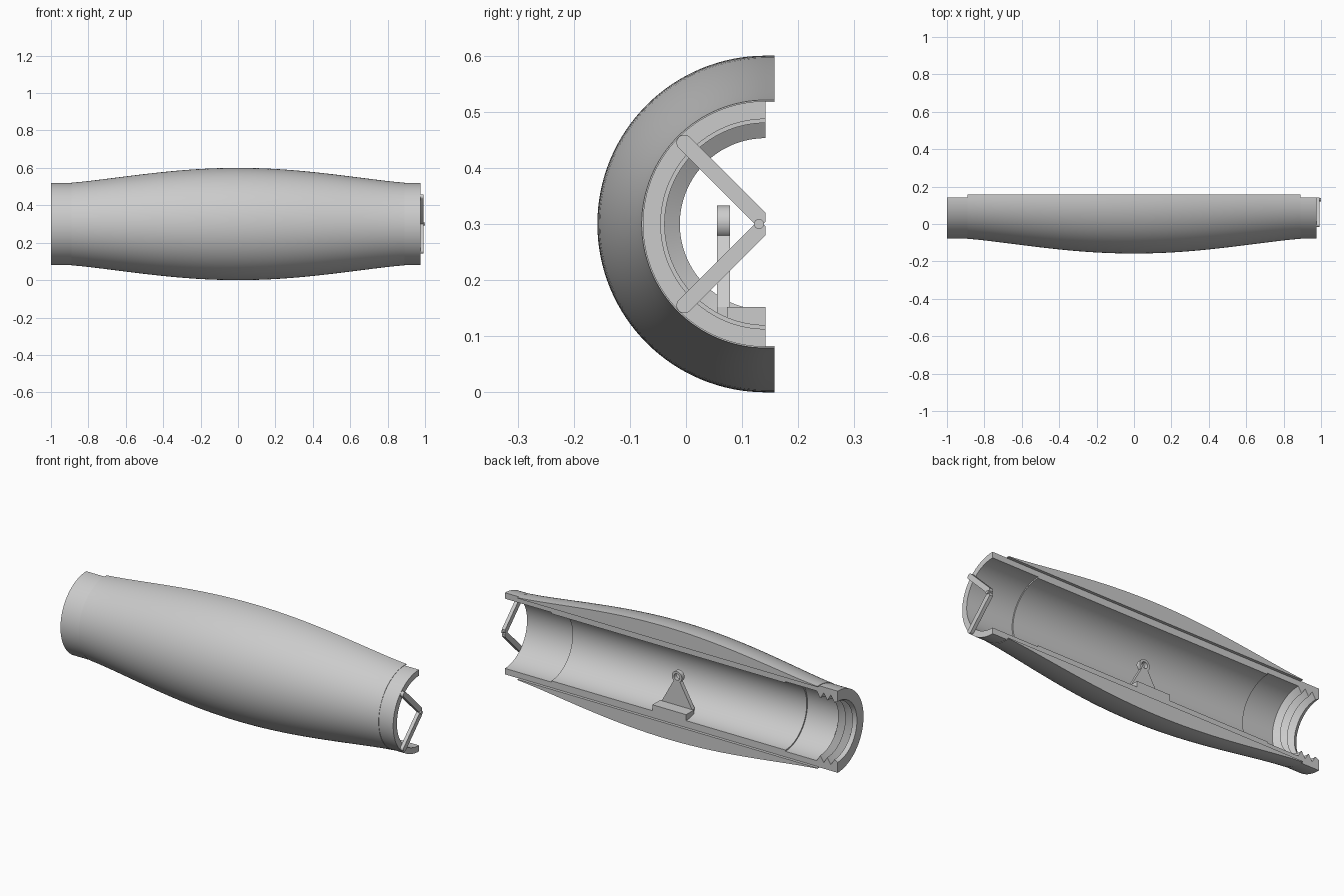
import bpy, bmesh, math
from mathutils import Vector

cube = bpy.data.objects.get("Cube")
if cube:
    bpy.data.objects.remove(cube, do_unlink=True)

AXIS_Y, AXIS_Z = 0.142, 0.30
BORE, OUTER, MID, CREST = 0.187, 0.219, 0.18, 0.153

grey = bpy.data.materials.new("light_grey")
grey.use_nodes = True
grey.diffuse_color = (0.6, 0.6, 0.6, 1)
grey.node_tree.nodes["Principled BSDF"].inputs["Base Color"].default_value = (0.6, 0.6, 0.6, 1)


def finish(name, bm):
    bmesh.ops.recalc_face_normals(bm, faces=bm.faces)
    mesh = bpy.data.meshes.new(name)
    bm.to_mesh(mesh)
    bm.free()
    mesh.materials.append(grey)
    obj = bpy.data.objects.new(name, mesh)
    bpy.context.collection.objects.link(obj)
    bpy.ops.object.select_all(action='DESELECT')
    obj.select_set(True)
    bpy.context.view_layer.objects.active = obj
    bpy.ops.object.shade_smooth_by_angle(angle=math.radians(25))
    return obj


def half_lathe(name, profile, overhang=0.0, steps=64):
    """Sweep a closed (x, radius) profile half round the axis, with straight rims."""
    stations = [(math.pi * i / steps, 0.0) for i in range(steps + 1)]
    if overhang:
        stations = [(0.0, overhang)] + stations + [(math.pi, overhang)]
    bm = bmesh.new()
    rings = [[bm.verts.new((x, AXIS_Y + off - r * math.sin(t), AXIS_Z + r * math.cos(t)))
              for x, r in profile] for t, off in stations]
    n = len(profile)
    for a, b in zip(rings, rings[1:]):
        for i in range(n):
            j = (i + 1) % n
            bm.faces.new((a[i], a[j], b[j], b[i]))
    bm.faces.new(rings[0])
    bm.faces.new(rings[-1])
    return finish(name, bm)


def prism(name, points, depth):
    """Extrude a flat polygon of 3D points along the depth vector."""
    bm = bmesh.new()
    face = bm.faces.new([bm.verts.new(p) for p in points])
    extruded = bmesh.ops.extrude_face_region(bm, geom=[face])["geom"]
    verts = [v for v in extruded if isinstance(v, bmesh.types.BMVert)]
    bmesh.ops.translate(bm, verts=verts, vec=Vector(depth))
    return finish(name, bm)


# Bulging outer shell, tapered to the tube at both ends
END = 0.89
curve = []
for i in range(41):
    x = -END + 2 * END * i / 40
    bulge = max(0.0, math.cos(math.pi / 2 * x / END)) ** 1.2
    curve.append((x, OUTER + 0.002 + 0.079 * bulge))
half_lathe("outer_shell", curve + [(END, OUTER - 0.002), (-END, OUTER - 0.002)], 0.0155)

# Inner tube with stepped bore and threaded mouth
threads = []
for i in range(3):
    x = -0.875 - 0.042 * i
    threads += [(x, BORE), (x - 0.021, CREST)]
tube = [(-1.0, OUTER), (0.975, OUTER), (0.975, BORE), (0.70, BORE), (0.70, MID),
        (-0.69, MID), (-0.69, BORE)] + threads + [(-1.0, CREST + 0.01)]
half_lathe("inner_tube", tube)

# Two rounded bars meeting in a V at the open end
HALF_W = 0.014
for side, name in ((1, "upper_end_bar"), (-1, "lower_end_bar")):
    start = Vector((-0.003, 0.145))
    tip = Vector((0.13, 0.012))
    along = (tip - start).normalized()
    across = Vector((-along.y, along.x))
    outline = []
    for centre, sign in ((start, -1), (tip, 1)):
        for k in range(13):
            a = math.pi * k / 12
            p = centre + sign * HALF_W * (math.sin(a) * along + math.cos(a) * across)
            outline.append((0.974, min(p.x, AXIS_Y), AXIS_Z + side * p.y))
    prism(name, outline, (0.019, 0, 0))

# Hinge pin at the point of the V
prism("hinge_pin", [(0.985, 0.13 + 0.009 * math.cos(math.tau * k / 16),
                     AXIS_Z + 0.009 * math.sin(math.tau * k / 16)) for k in range(16)],
      (0.015, 0, 0))

# Triangular support plate and its foot inside the bore
PLATE_Y, PLATE_T = 0.055, 0.023
prism("support_plate", [(-0.09, PLATE_Y, 0.13), (0.09, PLATE_Y, 0.13), (0.09, PLATE_Y, 0.152),
                        (0.017, PLATE_Y, 0.282), (-0.017, PLATE_Y, 0.282),
                        (-0.09, PLATE_Y, 0.152)], (0, PLATE_T, 0))
prism("support_foot", [(-0.1, AXIS_Y, 0.115), (0.1, AXIS_Y, 0.115),
                       (0.1, AXIS_Y, 0.152), (-0.1, AXIS_Y, 0.152)],
      (0, PLATE_Y + PLATE_T - AXIS_Y - 0.005, 0))

# Eyelet ring on top of the plate
bm = bmesh.new()
SEG = 32
loops = []
for r, y in ((0.03, PLATE_Y), (0.03, PLATE_Y + PLATE_T), (0.017, PLATE_Y + PLATE_T), (0.017, PLATE_Y)):
    loops.append([bm.verts.new((r * math.cos(math.tau * k / SEG), y,
                                0.303 + r * math.sin(math.tau * k / SEG))) for k in range(SEG)])
for i in range(4):
    a, b = loops[i], loops[(i + 1) % 4]
    for k in range(SEG):
        m = (k + 1) % SEG
        bm.faces.new((a[k], a[m], b[m], b[k]))
finish("support_eyelet", bm)
